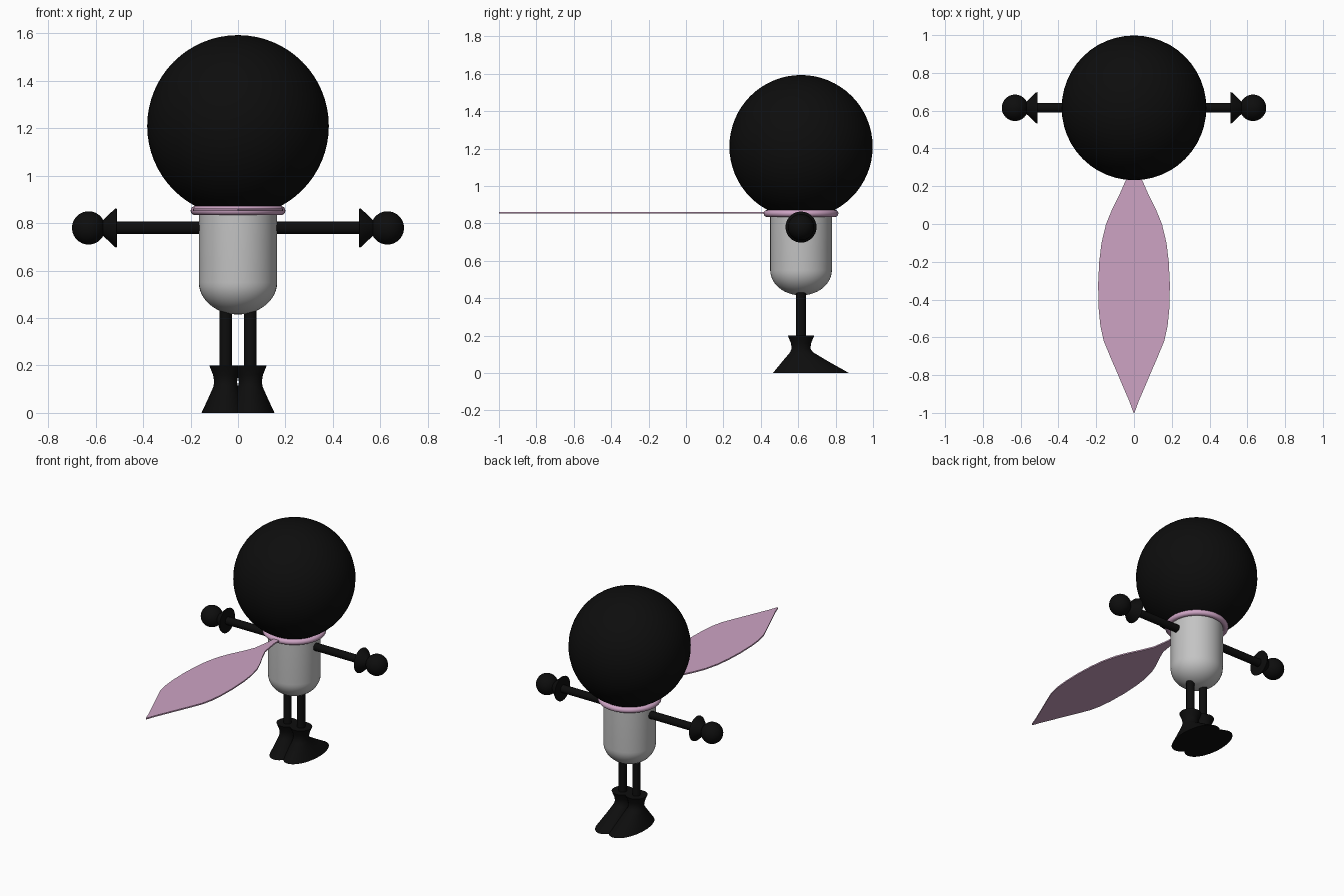
import bpy, bmesh, math
from mathutils import Matrix, Vector

if "Cube" in bpy.data.objects:
    bpy.data.objects.remove(bpy.data.objects["Cube"])

CY = 0.615  # depth position of the figure's axis


def material(name, rgb):
    m = bpy.data.materials.new(name)
    m.diffuse_color = (*rgb, 1)
    m.use_nodes = True
    m.node_tree.nodes["Principled BSDF"].inputs["Base Color"].default_value = m.diffuse_color
    return m


BLACK = material("black", (0.004, 0.004, 0.004))
GREY = material("light grey", (0.55, 0.55, 0.55))
PINK = material("pink", (0.61, 0.37, 0.55))


def finish(name, bm, mat, angle=40):
    bmesh.ops.recalc_face_normals(bm, faces=bm.faces)
    me = bpy.data.meshes.new(name)
    bm.to_mesh(me)
    bm.free()
    ob = bpy.data.objects.new(name, me)
    bpy.context.collection.objects.link(ob)
    me.materials.append(mat)
    bpy.ops.object.select_all(action='DESELECT')
    ob.select_set(True)
    bpy.context.view_layer.objects.active = ob
    bpy.ops.object.shade_smooth_by_angle(angle=math.radians(angle))
    return ob


def loft(name, rings, mat, matrix=Matrix(), n=40, angle=40):
    """Skin elliptical rings given as (z, half x, half y, y offset)."""
    bm = bmesh.new()
    loops = []
    for z, rx, ry, oy in rings:
        loops.append([bm.verts.new(matrix @ Vector((
            rx * math.cos(2 * math.pi * i / n),
            oy + ry * math.sin(2 * math.pi * i / n), z))) for i in range(n)])
    for a, b in zip(loops, loops[1:]):
        for i in range(n):
            j = (i + 1) % n
            bm.faces.new((a[i], a[j], b[j], b[i]))
    bm.faces.new(loops[0])
    bm.faces.new(loops[-1])
    return finish(name, bm, mat, angle)


def sphere(name, r, loc, mat):
    bm = bmesh.new()
    bmesh.ops.create_uvsphere(bm, u_segments=48, v_segments=32, radius=r,
                              matrix=Matrix.Translation(loc))
    return finish(name, bm, mat)


# Head
sphere("head", 0.383, (0, CY, 1.21), BLACK)

# Body: straight tube with a rounded bottom
body = [(0.86, 0.165, 0.165, 0)]
for k in range(13):
    t = math.pi / 2 * k / 12.5
    r = 0.165 * math.cos(t)
    body.append((0.55 - 0.135 * math.sin(t), r, r, 0))
loft("body", body, GREY, Matrix.Translation((0, CY, 0)), 48)

# Collar ring
bpy.ops.mesh.primitive_torus_add(location=(0, CY, 0.853), major_radius=0.181,
                                 minor_radius=0.019, major_segments=56, minor_segments=14)
collar = bpy.context.object
collar.name = "collar"
collar.data.materials.append(PINK)
bpy.ops.object.shade_smooth_by_angle(angle=math.radians(60))

# Arms, cuffs, hands, legs and boots on both sides
for side, s in (("left", -1), ("right", 1)):
    along_x = Matrix.Translation((0, CY, 0.78)) @ Matrix.Rotation(s * math.pi / 2, 4, 'Y')
    loft(side + "_arm", [(0.14, 0.026, 0.026, 0), (0.6, 0.026, 0.026, 0)], BLACK, along_x, 24)
    loft(side + "_cuff", [(z, r, r, 0) for z, r in
                          ((0.51, 0.074), (0.512, 0.083), (0.52, 0.08), (0.57, 0.032),
                           (0.60, 0.032))], BLACK, along_x, 32)
    sphere(side + "_hand", 0.07, (s * 0.63, CY, 0.78), BLACK)
    at_foot = Matrix.Translation((s * 0.052, CY, 0))
    loft(side + "_leg", [(0.15, 0.026, 0.026, 0), (0.46, 0.026, 0.026, 0)], BLACK, at_foot, 24)
    loft(side + "_boot", [(0.0, 0.102, 0.203, 0.053), (0.06, 0.074, 0.125, 0.024),
                          (0.11, 0.052, 0.062, 0.003), (0.13, 0.048, 0.05, 0),
                          (0.16, 0.053, 0.054, 0), (0.2, 0.069, 0.071, 0)],
         BLACK, at_foot, 40, 50)

# Scarf tail: flat leaf outline given as (y, half width), thin slab
leaf = [(0.45, 0.02), (0.36, 0.022), (0.24, 0.04), (0.16, 0.075), (0.08, 0.115),
        (0.0, 0.148), (-0.1, 0.172), (-0.2, 0.184), (-0.32, 0.19), (-0.45, 0.187),
        (-0.54, 0.178), (-0.62, 0.16), (-0.7, 0.127), (-0.8, 0.084), (-0.88, 0.05),
        (-0.94, 0.024), (-0.98, 0.01), (-1.0, 0.002)]
bm = bmesh.new()
rows = [[bm.verts.new((x, y, 0.852)) for x in (-w, 0, w)] for y, w in leaf]
for a, b in zip(rows, rows[1:]):
    for i in range(2):
        bm.faces.new((a[i], a[i + 1], b[i + 1], b[i]))
up = bmesh.ops.extrude_face_region(bm, geom=bm.faces[:])
bmesh.ops.translate(bm, vec=(0, 0, 0.009),
                    verts=[v for v in up["geom"] if isinstance(v, bmesh.types.BMVert)])
finish("scarf_tail", bm, PINK)
